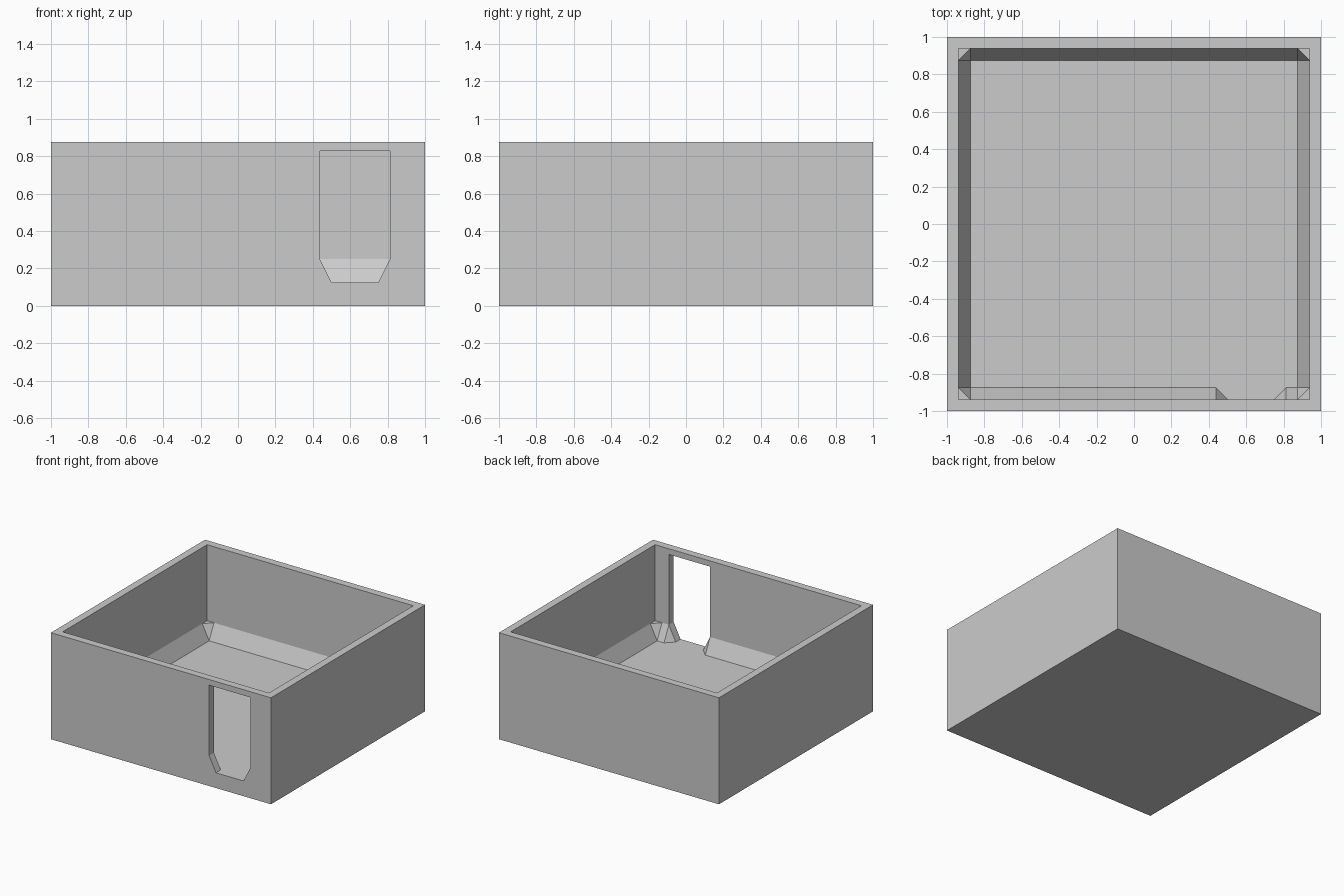
import bpy, bmesh

if "Cube" in bpy.data.objects:
    bpy.data.objects.remove(bpy.data.objects["Cube"])

W, H = 1.0, 0.875           # outer half width, height
I, F = 0.9375, 0.875        # inner wall and floor half widths
Z0, Z1 = 0.125, 0.25        # floor level, top of the sloped skirting
DX, DI, DO, DT = 0.625, 0.125, 0.1875, 0.828   # doorway centre, half widths, top


def hull(name, pts):
    """Convex solid around the given points."""
    bm = bmesh.new()
    for p in pts:
        bm.verts.new(p)
    res = bmesh.ops.convex_hull(bm, input=bm.verts)
    loose = [v for v in bm.verts if not v.link_faces]
    bmesh.ops.delete(bm, geom=loose, context='VERTS')
    bmesh.ops.dissolve_limit(bm, angle_limit=0.001, verts=bm.verts, edges=bm.edges)
    bmesh.ops.recalc_face_normals(bm, faces=bm.faces)
    me = bpy.data.meshes.new(name)
    bm.to_mesh(me)
    bm.free()
    ob = bpy.data.objects.new(name, me)
    bpy.context.collection.objects.link(ob)
    return ob


def box(x0, x1, y0, y1, z0, z1):
    return [(x, y, z) for x in (x0, x1) for y in (y0, y1) for z in (z0, z1)]


# Outer block
room = hull("room_shell", box(-W, W, -W, W, 0, H))

# Upper cavity between the thin walls
upper = hull("cutter_upper", box(-I, I, -I, I, Z1, H + 0.2))

# Lower cavity: square floor flaring to a corner-clipped square
octagon = [(sx * a, sy * b) for sx in (-1, 1) for sy in (-1, 1) for a, b in ((I, F), (F, I))]
lower = hull("cutter_lower", box(-F, F, -F, F, Z0, Z0 + 0.01)[::2]
             + [(x, y, z) for x, y in octagon for z in (Z1, 0.5)])

# Doorway with clipped lower corners, flaring out to the floor inside
profile = [(DX + s * d, z) for s in (-1, 1) for d, z in ((DO, DT), (DO, Z1), (DI, Z0))]
door = hull("cutter_door", [(x, y, z) for x, z in profile for y in (-1.2, -I)])
flare = hull("cutter_flare", [(x, -I, z) for x, z in profile]
             + box(DX - DO, DX + DO, -F, -0.7, Z0, DT))

for cutter in (upper, lower, door, flare):
    mod = room.modifiers.new(cutter.name, 'BOOLEAN')
    mod.operation = 'DIFFERENCE'
    mod.solver = 'EXACT'
    mod.object = cutter
    cutter.hide_render = True

# Bake the cuts and drop the cutters
deps = bpy.context.evaluated_depsgraph_get()
mesh = bpy.data.meshes.new_from_object(room.evaluated_get(deps))
room.modifiers.clear()
room.data = mesh
for cutter in (upper, lower, door, flare):
    bpy.data.objects.remove(cutter)
